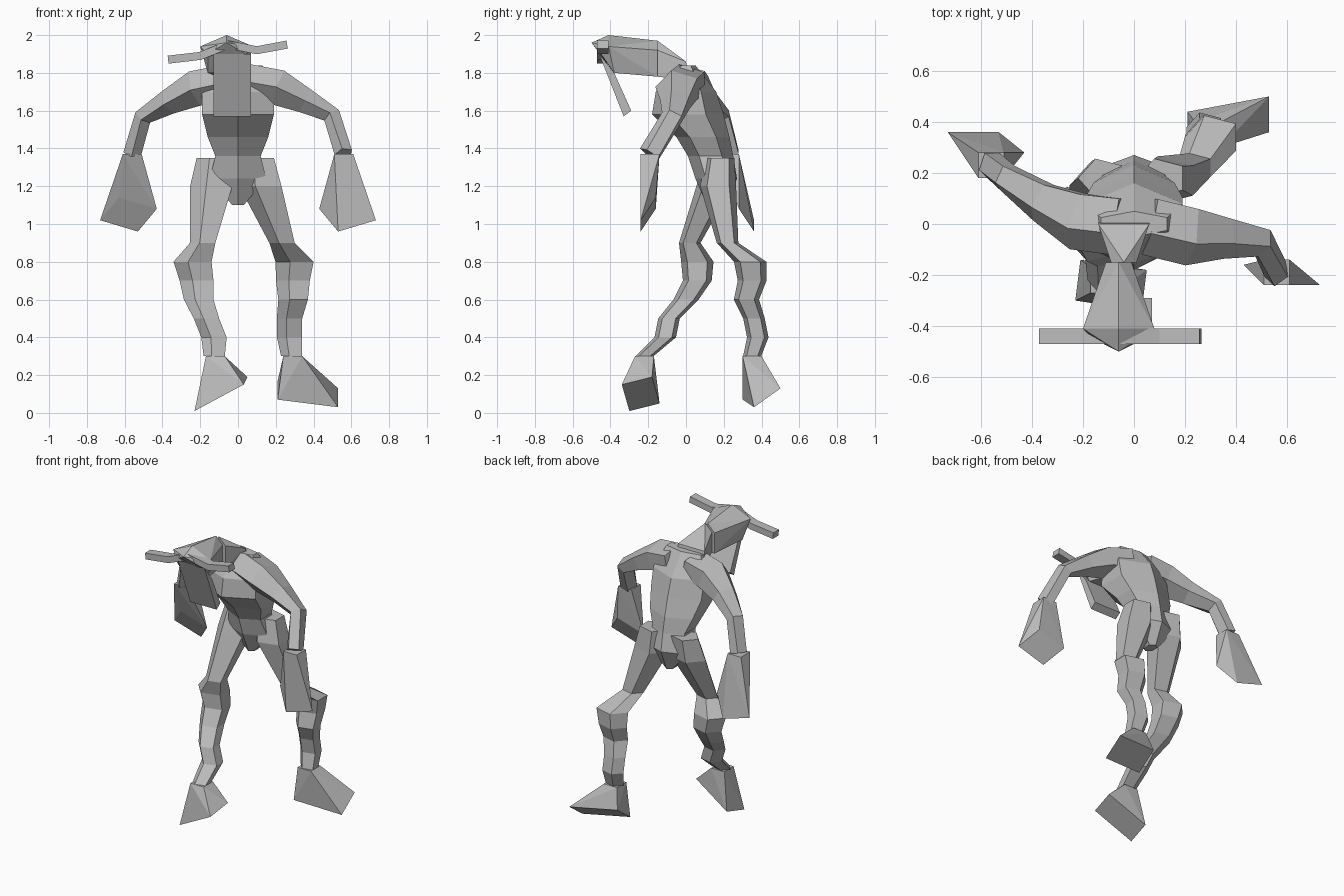
import bpy, bmesh
from math import cos, sin, pi
from mathutils import Vector

cube = bpy.data.objects.get("Cube")
if cube:
    bpy.data.objects.remove(cube, do_unlink=True)

shade = (.5, .5, .5, 1)
skin = bpy.data.materials.new("plain_grey")
skin.use_nodes = True
skin.diffuse_color = shade
skin.node_tree.nodes["Principled BSDF"].inputs["Base Color"].default_value = shade


def finish(name, bm):
    """Turn a bmesh into a flat shaded object."""
    bmesh.ops.recalc_face_normals(bm, faces=bm.faces[:])
    mesh = bpy.data.meshes.new(name)
    bm.to_mesh(mesh)
    bm.free()
    mesh.materials.append(skin)
    part = bpy.data.objects.new(name, mesh)
    bpy.context.collection.objects.link(part)


def tube(name, points, widths, depths, sides, along=False):
    """Skin rings set on a path, lying flat or square to the path."""
    bm = bmesh.new()
    centres = [Vector(p) for p in points]
    last = len(centres) - 1
    rings = []
    for i, (centre, width, depth) in enumerate(zip(centres, widths, depths)):
        across, back = Vector((1, 0, 0)), Vector((0, 1, 0))
        if along:
            heading = centres[min(i + 1, last)] - centres[max(i - 1, 0)]
            heading.normalize()
            across = (back - heading * back.dot(heading)).normalized()
            back = heading.cross(across)
        ring = []
        for k in range(sides):
            angle = 2 * pi * (k + .5) / sides
            reach = cos(angle) / cos(pi / sides)
            ring.append(bm.verts.new(
                centre + across * width * reach + back * depth * sin(angle)))
        rings.append(ring)
    for lower, upper in zip(rings, rings[1:]):
        for k in range(sides):
            n = (k + 1) % sides
            bm.faces.new((lower[k], lower[n], upper[n], upper[k]))
    bm.faces.new(rings[0])
    bm.faces.new(rings[-1])
    finish(name, bm)


def block(name, corners):
    """Faceted solid wrapped tightly around a few corners."""
    bm = bmesh.new()
    for corner in corners:
        bm.verts.new(corner)
    bmesh.ops.convex_hull(bm, input=bm.verts[:])
    loose = [v for v in bm.verts if not v.link_faces]
    bmesh.ops.delete(bm, geom=loose, context="VERTS")
    finish(name, bm)


def flare(name, joint, radius, centre, across, back):
    """Wedge that opens from a small square joint to a tilted end face."""
    joint, centre = Vector(joint), Vector(centre)
    across, back = Vector(across), Vector(back)
    corners = []
    for i in (-1, 1):
        for j in (-1, 1):
            corners.append(joint + Vector((i, j, 0)) * radius)
            corners.append(centre + across * i + back * j)
    block(name, corners)


def both_sides(half, middle):
    """Corners given as (half width, y, z), mirrored about a middle x."""
    return [(middle + side * w, y, z) for w, y, z in half for side in (-1, 1)]


# Hunched body, from crotch to shoulders
spine = [(.16, 1.1), (.16, 1.24), (.13, 1.36), (.09, 1.46),
         (.01, 1.58), (0, 1.7), (0, 1.84)]
tube("torso", [(0, y, z) for y, z in spine],
     (.03, .15, .12, .16, .19, .19, .13),
     (.05, .11, .12, .14, .19, .16, .05), sides=6)

# Legs share heights and thickness: the left trails, the right strides forward
leg_heights = [1.35, 1.2] + [step / 10 for step in range(9, 2, -1)]
leg_radii = (.08, .1, .06, .09, .08, .07, .06, .06, .05)
leg_paths = {
    "left": [(.11, .18), (.13, .17), (.24, .22), (.31, .34), (.3, .35),
             (.3, .32), (.28, .36), (.28, .38), (.29, .35)],
    "right": [(-.12, .18), (-.13, .15), (-.18, .02), (-.23, .06), (-.21, .06),
              (-.2, 0), (-.16, -.09), (-.12, -.11), (-.12, -.22)],
}
for side, path in leg_paths.items():
    tube(side + "_leg", [(x, y, z) for (x, y), z in zip(path, leg_heights)],
         leg_radii, leg_radii, sides=5)

# Splayed wedge feet with tilted soles
for side, centre, across, back in (
        ("left", (.37, .4, .1), (.16, .03, -.02), (0, .07, .05)),
        ("right", (-.09, -.24, .1), (.13, -.02, .07), (.01, .08, .02))):
    ankle = (*leg_paths[side][-1], leg_heights[-1])
    flare(side + "_foot", ankle, leg_radii[-1], centre, across, back)

# Mirrored arms and club hands: the left swings forward, the right back
arm = [(.06, 1.75), (.22, 1.72), (.36, 1.65), (.5, 1.57), (.56, 1.37)]
arm_radii = (.1, .1, .07, .05, .05)
for side, mirror, swing, reach in (
        ("left", 1, (0, -.04, -.05, -.07, -.19), -.2),
        ("right", -1, (0, .02, .09, .18, .23), .32)):
    path = [(mirror * x, y, z) for (x, z), y in zip(arm, swing)]
    tube(side + "_arm", path, arm_radii, arm_radii, sides=5, along=True)
    flare(side + "_hand", path[-1], arm_radii[-1], (mirror * .58, reach, 1.05),
          (mirror * .1, 0, .03), (mirror * .05, -mirror * .04, -.06))

# Neck and wide wedge head thrust forward
collar = [(.05, -.15, 1.78), (.05, -.15, 1.92), (0, -.15, 1.97)]
shoulders = [(.1, .02, 1.76), (.1, 0, 1.86)]
skull = [(.1, -.38, 1.8), (.14, -.41, 1.94), (0, -.41, 2),
         (0, -.5, 1.96), (.1, -.45, 1.9)]
block("neck", both_sides(collar + shoulders, -.04))
block("head", both_sides(collar + skull, -.06))

# Long flat face plate hanging from the brow
profile = [(-.46, 1.9), (-.38, 1.8), (-.33, 1.57), (-.29, 1.6)]
block("face_plate", both_sides([(.1, y, z) for y, z in profile], -.03))

# Crooked horns running out through both temples
horn = [(-.37, 1.87), (-.2, 1.89), (-.05, 1.95), (.1, 1.92), (.26, 1.95)]
horn_radii = [.03] * len(horn)
tube("horns", [(x, -.44, z) for x, z in horn], horn_radii, horn_radii,
     sides=4, along=True)
